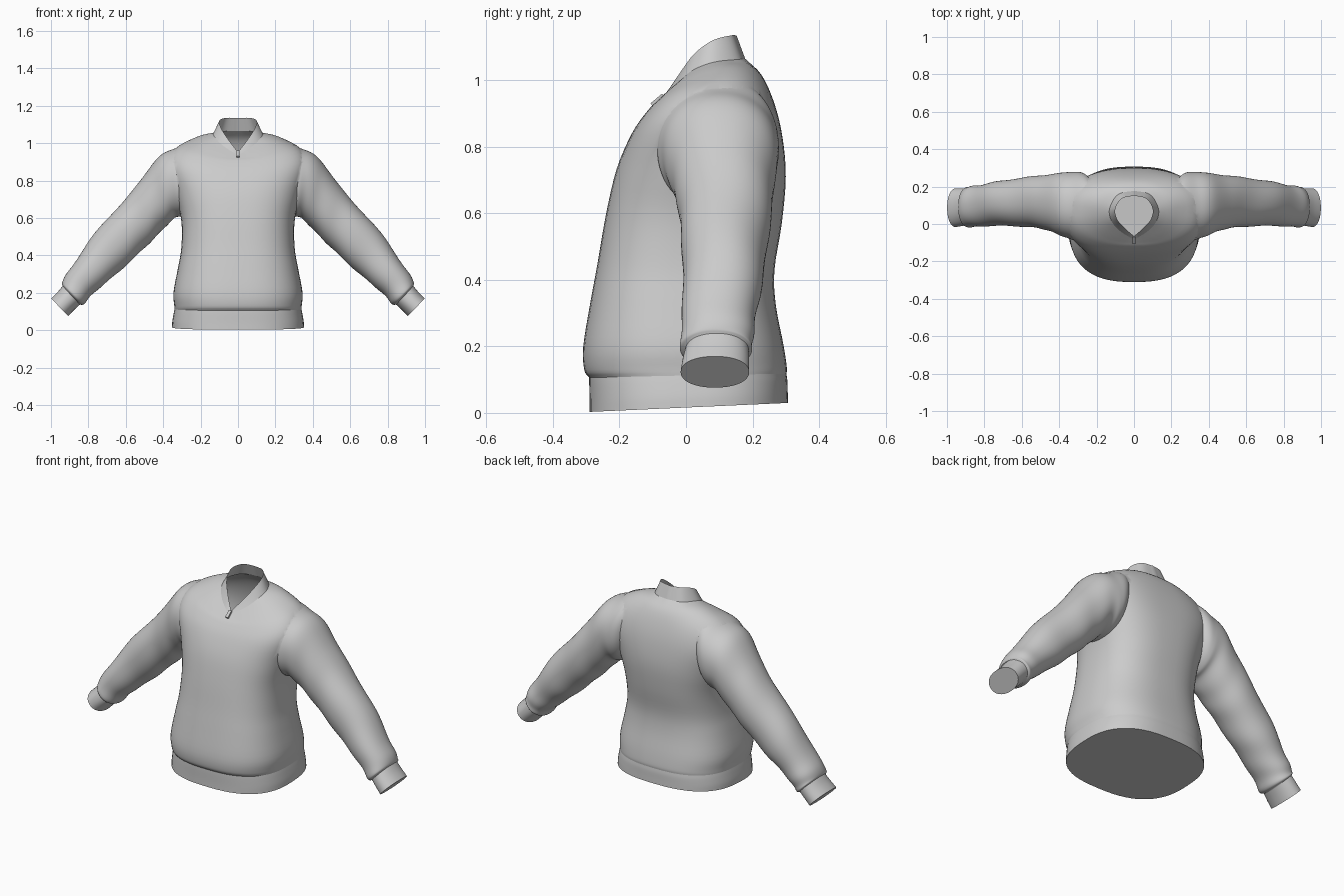
import bpy, bmesh, math
from mathutils import Vector

if "Cube" in bpy.data.objects:
    bpy.data.objects.remove(bpy.data.objects["Cube"])

N = 64


def catmull(pts, u):
    """Smooth point on a list of vectors, u in 0..1"""
    s = u * (len(pts) - 1)
    i = min(int(s), len(pts) - 2)
    f = s - i
    b, c = pts[i], pts[i + 1]
    a = pts[i - 1] if i else b * 2 - c
    d = pts[i + 2] if i + 2 < len(pts) else c * 2 - b
    return (b * 2 + (c - a) * f + (a * 2 - b * 5 + c * 4 - d) * f * f
            + (b * 3 - a - c * 3 + d) * f ** 3) * 0.5


def spow(v, n):
    return math.copysign(abs(v) ** (2 / n), v)


def body_ring(hw, yf, zf, yb, zb, lift=0.0, n=2.6):
    """Horizontal section, starts at the back; lift raises its sides"""
    ring = []
    for j in range(N):
        t = 2 * math.pi * j / N
        c, s = spow(math.cos(t), n), spow(math.sin(t), n)
        ring.append(Vector((hw * s, (yb + yf) / 2 + (yb - yf) / 2 * c,
                            (zb + zf) / 2 + (zb - zf) / 2 * c + lift * s * s)))
    return ring


def neck_ring(half):
    """Mirrored closed curve through a few half-side points, back to front"""
    pts = [Vector(p) for p in half]
    ring = []
    for j in range(N):
        u = 2 * j / N
        p = catmull(pts, u if u <= 1 else 2 - u)
        ring.append(Vector((abs(p.x) * (1 if u <= 1 else -1), p.y, p.z)))
    return ring


def arm_ring(ux, uz, lx, lz, yf, yb, n=2.15):
    """Sleeve section from its upper and lower edge points"""
    up, lo = Vector((ux, 0, uz)), Vector((lx, 0, lz))
    ring = []
    for j in range(N):
        t = 2 * math.pi * j / N
        p = (up + lo) / 2 + (up - lo) / 2 * spow(math.cos(t), n)
        p.y = (yf + yb) / 2 + (yb - yf) / 2 * spow(math.sin(t), n)
        ring.append(p)
    return ring


def smooth(ob):
    bpy.ops.object.select_all(action='DESELECT')
    ob.select_set(True)
    bpy.context.view_layer.objects.active = ob
    bpy.ops.object.shade_smooth_by_angle(angle=math.radians(50))


def loft(name, rings, sub=4, caps=(), mirror=False, folds=0.0):
    """Skin a list of rings; caps lists the end rows (0, -1) to close"""
    bm = bmesh.new()
    steps = (len(rings) - 1) * sub
    rows = []
    for k in range(steps + 1):
        u = k / steps
        pts = [catmull([r[j] for r in rings], u) for j in range(N)]
        mid = sum(pts, Vector()) / N
        row = []
        for j, p in enumerate(pts):
            # soft cloth folds that fade out at the shoulder
            w = folds * u * math.sin(u * 42 + 2.2 * math.sin(2 * math.pi * j / N + u * 5))
            row.append(bm.verts.new(p + (p - mid) * w))
        rows.append(row)
    for a, b in zip(rows, rows[1:]):
        for j in range(N):
            i = (j + 1) % N
            bm.faces.new((a[j], a[i], b[i], b[j]))
    for c in caps:
        bm.faces.new(rows[c])
    bmesh.ops.recalc_face_normals(bm, faces=bm.faces)
    me = bpy.data.meshes.new(name)
    bm.to_mesh(me)
    bm.free()
    ob = bpy.data.objects.new(name, me)
    bpy.context.collection.objects.link(ob)
    smooth(ob)
    if mirror:
        m = ob.modifiers.new("mirror", 'MIRROR')
        m.use_mirror_merge = False
    return ob


# neckline curves: collar base and V-shaped top edge
base = neck_ring([(0, .178, 1.065), (.085, .158, 1.063), (.13, .085, 1.055),
                  (.122, .02, 1.03), (.078, -.035, .985), (0, -.085, .935)])
top = neck_ring([(0, .152, 1.135), (.066, .135, 1.135), (.1, .08, 1.12),
                 (.09, .025, 1.08), (.052, -.02, 1.02), (0, -.065, .952)])

# torso, rising from the hem over the shoulders to the collar
torso = loft("torso_and_sleeves", [
    body_ring(.339, -.291, .106, .302, .116),
    body_ring(.341, -.306, .130, .303, .138),
    body_ring(.345, -.309, .200, .293, .205),
    body_ring(.322, -.288, .330, .270, .325),
    body_ring(.303, -.266, .450, .266, .430),
    body_ring(.303, -.240, .600, .288, .570),
    body_ring(.335, -.208, .735, .300, .710),
    body_ring(.375, -.163, .840, .290, .830, .04),
    body_ring(.335, -.122, .900, .266, .930, .055, 2.5),
    body_ring(.225, -.100, .922, .228, 1.015, .055, 2.3),
    base], caps=(0, -1))

# raglan sleeves, starting inside the torso near the collar
sleeve = loft("sleeve", [
    arm_ring(.165, 1.015, .240, .680, -.010, .200),
    arm_ring(.245, 1.010, .275, .635, -.065, .265),
    arm_ring(.335, .974, .305, .612, -.085, .280),
    arm_ring(.430, .922, .345, .595, -.062, .273),
    arm_ring(.525, .795, .415, .525, -.030, .263),
    arm_ring(.640, .660, .510, .430, -.015, .250),
    arm_ring(.780, .500, .645, .305, -.010, .230),
    arm_ring(.885, .345, .765, .205, -.012, .207),
    arm_ring(.937, .268, .823, .142, -.018, .200),
    arm_ring(.938, .238, .848, .135, -.002, .188)],
    sub=7, caps=(0, -1), mirror=True, folds=.028)

# sew sleeves to torso, then reopen the neck, hem and wrists
join = torso.modifiers.new("sew", 'BOOLEAN')
join.operation, join.solver, join.object = 'UNION', 'EXACT', sleeve
bpy.context.view_layer.objects.active = torso
bpy.ops.object.modifier_apply(modifier=join.name)
bpy.data.objects.remove(sleeve)
bm = bmesh.new()
bm.from_mesh(torso.data)
bmesh.ops.delete(bm, geom=[f for f in bm.faces if len(f.verts) >= N], context='FACES')
bm.to_mesh(torso.data)
bm.free()
smooth(torso)

# hem band with closed underside
loft("hem_band", [
    body_ring(.353, -.290, .003, .307, .030),
    body_ring(.351, -.290, .040, .306, .060),
    body_ring(.344, -.291, .085, .305, .095),
    body_ring(.339, -.291, .108, .302, .118)], caps=(0,))

# collar
loft("collar", [base, top])

# cuffs with closed ends
loft("cuff", [
    arm_ring(.930, .246, .838, .145, .000, .188),
    arm_ring(.962, .207, .875, .110, -.010, .190),
    arm_ring(.999, .170, .908, .076, -.016, .190)], caps=(-1,), mirror=True)

# small zip pull at the point of the V
bpy.ops.mesh.primitive_cube_add(size=1, location=(0, -.085, .94),
                                rotation=(math.radians(-50), 0, 0))
pull = bpy.context.object
pull.name = "zip_pull"
pull.scale = (.018, .014, .045)
